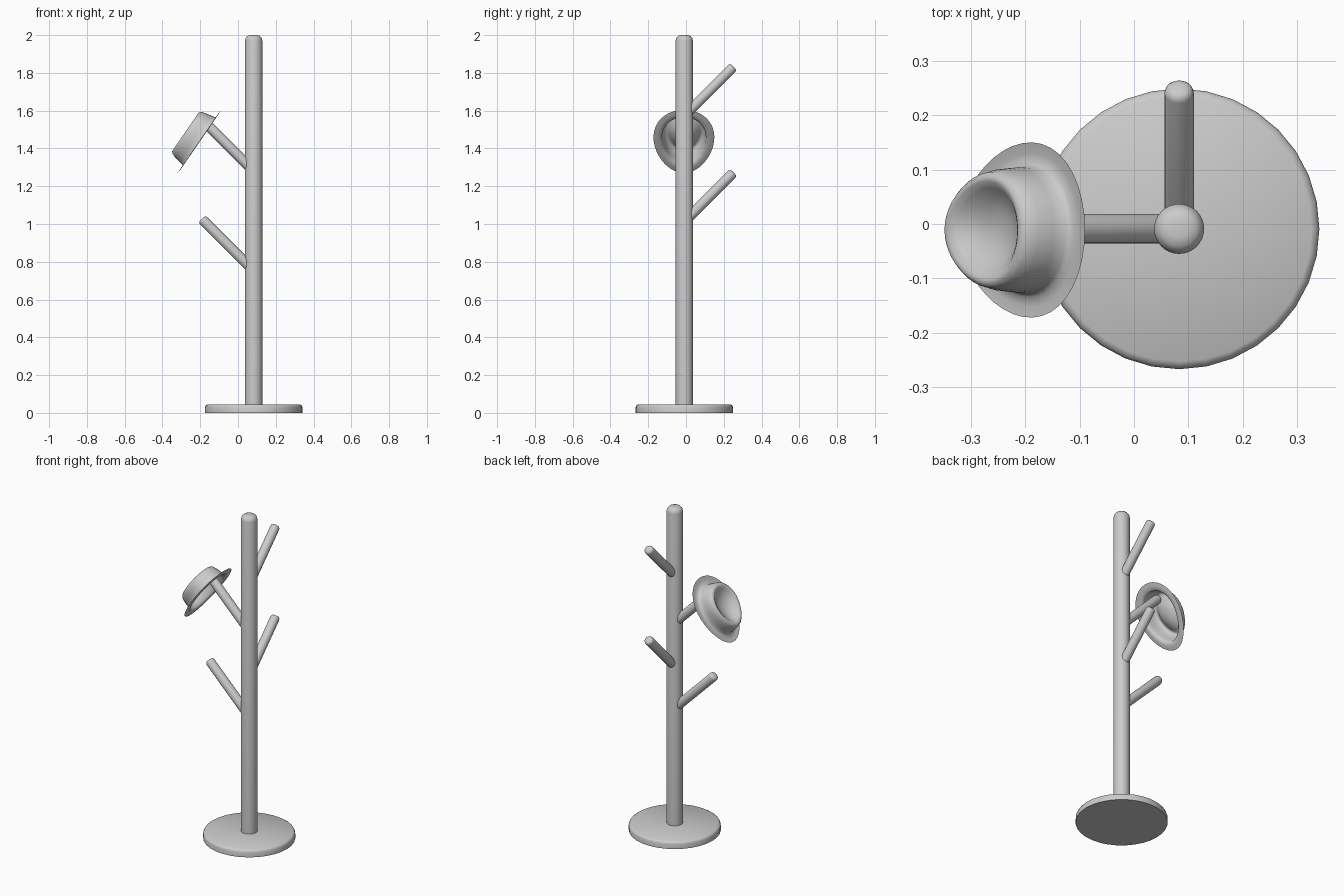
import bpy, bmesh
from math import sin, cos, pi
from mathutils import Vector, Matrix

if "Cube" in bpy.data.objects:
    bpy.data.objects.remove(bpy.data.objects["Cube"])

AX, AY = 0.083, -0.009   # pole axis


def lathe(name, profile, segs, matrix, shape=None, angle=40):
    """Revolve (radius, height) points; shape maps (point, t) to a custom ring."""
    bm = bmesh.new()
    rings = []
    for p in profile:
        if p[0] == 0:
            rings.append([bm.verts.new((0, 0, p[-1]))])
            continue
        ring = []
        for i in range(segs):
            t = 2 * pi * i / segs
            co = shape(p, t) if shape else (p[0] * cos(t), p[0] * sin(t), p[1])
            ring.append(bm.verts.new(co))
        rings.append(ring)
    for a, b in zip(rings, rings[1:]):
        for i in range(segs):
            j = (i + 1) % segs
            if len(a) == 1:
                bm.faces.new((a[0], b[j], b[i]))
            elif len(b) == 1:
                bm.faces.new((a[i], a[j], b[0]))
            else:
                bm.faces.new((a[i], a[j], b[j], b[i]))
    bm.transform(matrix)
    me = bpy.data.meshes.new(name)
    bm.to_mesh(me)
    bm.free()
    ob = bpy.data.objects.new(name, me)
    bpy.context.collection.objects.link(ob)
    bpy.ops.object.select_all(action='DESELECT')
    ob.select_set(True)
    bpy.context.view_layer.objects.active = ob
    bpy.ops.object.shade_smooth_by_angle(angle=angle * pi / 180)
    return ob


def rod(r, length, rim):
    """Profile of a rod with a rounded far end."""
    return [(0, 0), (r, 0), (r, length - rim), (r * 0.92, length - rim * 0.5),
            (r * 0.7, length - rim * 0.12), (r * 0.35, length), (0, length)]


# base and pole
base = Matrix.Translation((AX, AY, 0))
lathe("base", [(0, 0), (0.258, 0), (0.258, 0.03), (0.254, 0.039),
               (0.244, 0.045), (0, 0.045)], 32, base)
lathe("pole", rod(0.046, 1.96, 0.03), 32, Matrix.Translation((AX, AY, 0.04)))

# hooks: start height, direction, length
hooks = [("lower_side_hook", 0.752, (-1, 0, 1), 0.389),
         ("upper_side_hook", 1.28, (-1, 0, 1), 0.380),
         ("lower_back_hook", 1.012, (0, 1, 1), 0.369),
         ("upper_back_hook", 1.572, (0, 1, 1), 0.369)]
for name, z, d, length in hooks:
    rot = Vector(d).to_track_quat('Z', 'Y').to_matrix().to_4x4()
    lathe(name, rod(0.027, length, 0.016), 20,
          Matrix.Translation((AX, AY, z)) @ rot)

# hat: oval rings (half length, half width, height), from brim edge to crown dent
hat_profile = [(0.203, 0.163, 0.0), (0.180, 0.143, -0.003), (0.160, 0.125, -0.002),
               (0.151, 0.118, 0.006), (0.147, 0.116, 0.03), (0.141, 0.113, 0.06),
               (0.134, 0.108, 0.080), (0.124, 0.100, 0.089), (0.112, 0.091, 0.088),
               (0.098, 0.079, 0.079), (0.075, 0.060, 0.062), (0.04, 0.032, 0.050),
               (0, 0, 0.046)]


def oval(p, t):
    egg = 1 + 0.13 * cos(t) - 0.02
    return (p[0] * cos(t), p[1] * sin(t) * egg, p[2])


u = Vector((0.566, 0, 0.824)).normalized()
n = Vector((-u.z, 0, u.x))
v = n.cross(u)
tilt = Matrix((u, v, n)).transposed().to_4x4()
lathe("hat", hat_profile, 40, Matrix.Translation((-0.205, -0.011, 1.4375)) @ tilt,
      oval, 60)
